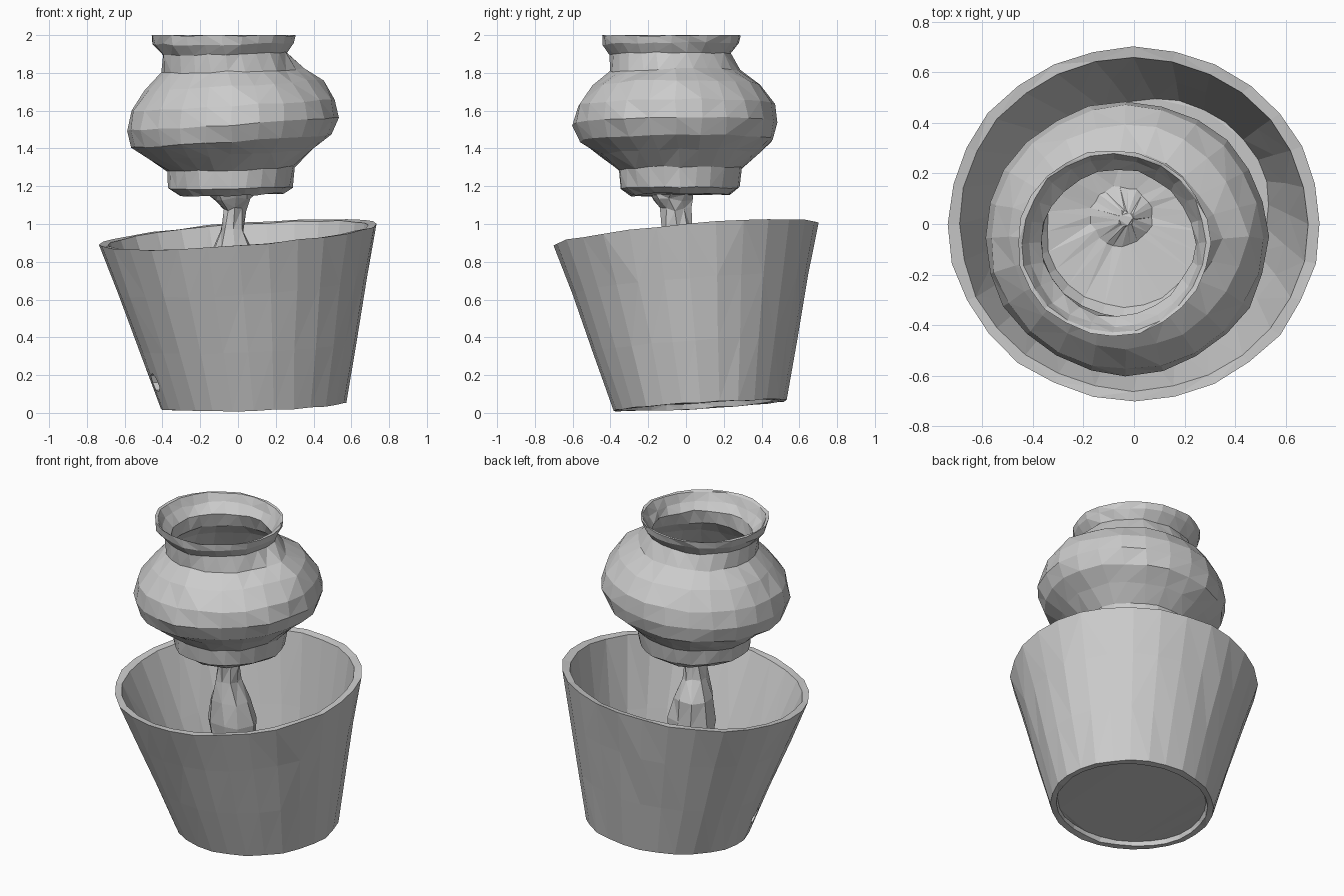
import bpy, bmesh, math, random
from mathutils import Vector

random.seed(4)


def ring(rx, ry, cx, cy, z, sx=0.0, sy=0.0):
    return Vector((rx, ry, cx, cy, z, sx, sy))


def lathe(name, rings, n, jitter=0.0, shape=None):
    """Skin a stack of off-centre, tilted elliptical rings and cap both ends."""
    bm = bmesh.new()
    loops = []
    for rx, ry, cx, cy, z, sx, sy in rings:
        loop = []
        for i in range(n):
            a = 2 * math.pi * i / n
            dx, dy = rx * math.cos(a), ry * math.sin(a)
            p = Vector((cx + dx, cy + dy, z + sx * dx + sy * dy))
            if shape:
                p = shape(p)
            p += Vector([random.uniform(-jitter, jitter) for _ in range(3)])
            p.z = min(max(p.z, 0.0), 2.0)
            loop.append(bm.verts.new(p))
        loops.append(loop)
    for a, b in zip(loops, loops[1:]):
        for i in range(n):
            j = (i + 1) % n
            bm.faces.new((a[i], a[j], b[j], b[i]))
    bm.faces.new(loops[0][::-1])
    bm.faces.new(loops[-1])
    bmesh.ops.triangulate(bm, faces=bm.faces[:])
    bmesh.ops.recalc_face_normals(bm, faces=bm.faces[:])
    mesh = bpy.data.meshes.new(name)
    bm.to_mesh(mesh)
    bm.free()
    obj = bpy.data.objects.new(name, mesh)
    bpy.context.collection.objects.link(obj)
    return obj


# Bucket: leaning tapered wall, recessed base, tilted rim
out_low = ring(0.49, 0.455, 0.08, 0.075, 0.04, 0.035, 0.06)
out_top = ring(0.735, 0.70, 0.0, 0.0, 0.945, 0.075, 0.085)
in_low = ring(0.455, 0.42, 0.08, 0.075, 0.10, 0.035, 0.06)
in_top = ring(0.69, 0.66, 0.0, 0.0, 0.94, 0.075, 0.085)
recess = ring(0.45, 0.415, 0.08, 0.075, 0.07, 0.035, 0.06)
low_lip = ring(0.455, 0.42, 0.08, 0.075, 0.04, 0.035, 0.06)
bucket = lathe("bucket", [
    recess, low_lip, out_low,
    out_low.lerp(out_top, 0.35), out_low.lerp(out_top, 0.7), out_top,
    in_top, in_top.lerp(in_low, 0.5), in_low], 28, 0.004)

# Small drain hole low in the left wall
bpy.ops.mesh.primitive_cylinder_add(vertices=7, radius=0.05, depth=0.3,
                                    location=(-0.42, -0.07, 0.16),
                                    rotation=(0, math.pi / 2, math.radians(15)))
cutter = bpy.context.object
cutter.name = "drain_hole_cutter"
cutter.hide_render = True
cutter.display_type = 'WIRE'
cut = bucket.modifiers.new("drain_hole", 'BOOLEAN')
cut.operation = 'DIFFERENCE'
cut.solver = 'EXACT'
cut.object = cutter


# Vase: round belly on a foot, flared lip, hollow inside
def shoulder_scar(p):
    """Broken-handle bump on the right shoulder."""
    d2 = ((p.y + 0.04) / 0.09) ** 2 + ((p.z - 1.80) / 0.07) ** 2
    if p.x > 0:
        p.x += 0.05 * math.exp(-d2)
    return p


def vring(r, z, cx, cy, tilt=0.0):
    return ring(r * 1.015, r * 0.985, cx, cy, z, tilt, 0.01)


outer = [(0.27, 1.155, -0.04, -0.03, 0.02), (0.32, 1.19, -0.04, -0.035, 0.01),
         (0.335, 1.29, -0.035, -0.03, 0.04), (0.43, 1.37, -0.04, -0.04, 0.06),
         (0.52, 1.44, -0.035, -0.05, 0.06), (0.55, 1.53, -0.03, -0.055, 0.06),
         (0.53, 1.63, -0.03, -0.055, 0.06), (0.45, 1.735, -0.035, -0.05, 0.06),
         (0.35, 1.81, -0.05, -0.055, 0.03), (0.325, 1.90, -0.07, -0.08, 0.02),
         (0.365, 1.955, -0.08, -0.078, 0.01)]
inner = [(0.36, 1.995, -0.08, -0.075), (0.335, 1.945, -0.08, -0.075),
         (0.295, 1.895, -0.065, -0.075), (0.31, 1.81, -0.05, -0.06),
         (0.41, 1.72, -0.035, -0.05), (0.51, 1.54, -0.03, -0.055),
         (0.40, 1.39, -0.04, -0.04), (0.30, 1.27, -0.04, -0.03),
         (0.12, 1.25, -0.05, 0.03), (0.03, 1.30, -0.03, 0.02)]
top_lip = ring(0.38, 0.367, -0.08, -0.075, 2.0)
lathe("vase", [vring(*r) for r in outer] + [top_lip] + [vring(*r) for r in inner],
      24, 0.006, shoulder_scar)

# Lumpy stem that carries the vase inside the bucket
stem = [(0.21, 0.19, -0.02, 0.0, 0.09), (0.14, 0.13, -0.02, 0.0, 0.25),
        (0.13, 0.12, -0.02, -0.01, 0.50), (0.15, 0.13, -0.02, -0.03, 0.70),
        (0.12, 0.12, -0.03, -0.03, 0.84), (0.065, 0.08, -0.03, -0.05, 0.97),
        (0.06, 0.085, -0.02, -0.06, 1.08), (0.09, 0.105, -0.03, -0.08, 1.13),
        (0.13, 0.12, -0.04, -0.08, 1.165)]
lathe("stem", [ring(*r) for r in stem], 9, 0.012)
